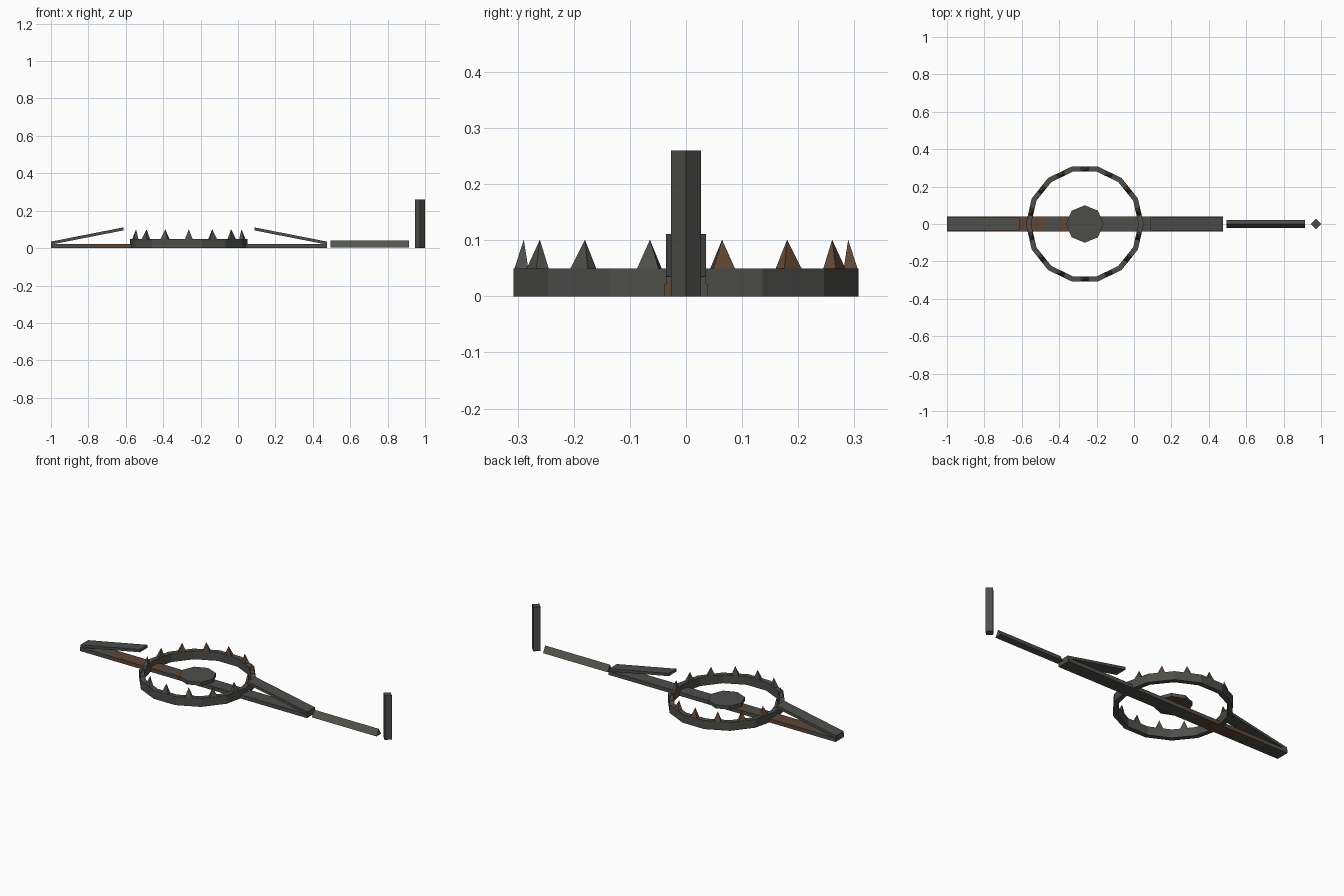
import bpy, bmesh, math
from mathutils import Matrix, Vector

if "Cube" in bpy.data.objects:
    bpy.data.objects.remove(bpy.data.objects["Cube"])


def material(name, rgb):
    m = bpy.data.materials.new(name)
    m.diffuse_color = (*rgb, 1)
    m.use_nodes = True
    m.node_tree.nodes["Principled BSDF"].inputs["Base Color"].default_value = m.diffuse_color
    return m


IRON = material("dark iron", (0.075, 0.075, 0.068))
RUST = material("brown rust", (0.118, 0.062, 0.034))
CHAIN = material("pale iron", (0.088, 0.092, 0.076))
CX = -0.263      # centre of the jaws
N = 14           # sides of the jaw ring


def finish(name, bm, *mats):
    bmesh.ops.recalc_face_normals(bm, faces=bm.faces)
    me = bpy.data.meshes.new(name)
    bm.to_mesh(me)
    bm.free()
    for m in mats:
        me.materials.append(m)
    ob = bpy.data.objects.new(name, me)
    bpy.context.collection.objects.link(ob)
    return ob


def extrude(name, pts, vec, *mats):
    """Solid made by sweeping a flat outline along a vector."""
    bm = bmesh.new()
    f = bm.faces.new([bm.verts.new(p) for p in pts])
    r = bmesh.ops.extrude_face_region(bm, geom=[f], use_keep_orig=True)
    bmesh.ops.translate(bm, vec=vec, verts=[v for v in r["geom"] if isinstance(v, bmesh.types.BMVert)])
    return finish(name, bm, *mats)


def polar(r, a, z):
    return Vector((CX + r * math.cos(a), r * math.sin(a), z))


# base bar, with rusted stretches and a rusted corner at the right end
bm = bmesh.new()
bmesh.ops.create_cube(bm, size=1, matrix=Matrix.Translation((-0.2625, 0, 0.011)) @ Matrix.Diagonal((1.475, 0.078, 0.022, 1)))
for co, no in [((x, 0, 0), (1, 0, 0)) for x in (-0.82, -0.70, -0.48, -0.40, -0.33)] + [((0, -0.015, 0), (0, 1, 0))]:
    bmesh.ops.bisect_plane(bm, geom=bm.verts[:] + bm.edges[:] + bm.faces[:], plane_co=co, plane_no=no)
for f in bm.faces:
    c = f.calc_center_median()
    if f.normal.z < -0.5:
        rusty = -0.70 < c.x < -0.48
    elif f.normal.x > 0.5:
        rusty = c.y < -0.015
    else:
        rusty = -0.82 < c.x < -0.48 or -0.40 < c.x < -0.33
    f.material_index = int(rusty)
finish("base_bar", bm, IRON, RUST)

# two leaf springs rising toward the jaws
for name, x0, x1 in (("left_spring", -1.0, -0.612), ("right_spring", 0.475, 0.087)):
    extrude(name, [(x0, -0.036, 0.019), (x1, -0.036, 0.095), (x1, -0.036, 0.111), (x0, -0.036, 0.035)],
            (0, 0.072, 0), IRON)

# jaws: two half rings
for name, start in (("back_jaw", 0), ("front_jaw", N // 2)):
    bm = bmesh.new()
    rows = []
    for i in range(N // 2 + 1):
        a = 2 * math.pi * (start + i) / N
        rows.append([bm.verts.new(polar(r, a, z)) for r, z in ((0.287, 0), (0.315, 0), (0.315, 0.05), (0.287, 0.05))])
    for p, q in zip(rows, rows[1:]):
        for k in range(4):
            bm.faces.new((p[k], p[(k + 1) % 4], q[(k + 1) % 4], q[k]))
    finish(name, bm, IRON)

# one pyramid tooth on the middle of each jaw side, the back row rusty
for i in range(N):
    a = 2 * math.pi * (i + 0.5) / N
    t = Vector((-math.sin(a), math.cos(a), 0))
    bm = bmesh.new()
    base = [bm.verts.new(polar(r, a, 0.049) + t * s)
            for r, s in ((0.281, -0.02), (0.306, -0.02), (0.306, 0.02), (0.281, 0.02))]
    tip = bm.verts.new(polar(0.289, a, 0.101))
    bm.faces.new(base)
    for k in range(4):
        bm.faces.new((base[k], base[(k + 1) % 4], tip))
    finish(f"tooth_{i + 1}", bm, RUST if i < N // 2 else IRON)

# trigger plate, rusty underneath
plate = extrude("trigger_plate", [polar(0.1, k * math.pi / 4, 0.024) for k in range(8)], (0, 0, 0.02), IRON, RUST)
for f in plate.data.polygons:
    f.material_index = int(f.normal.z < -0.5)

# chain, a three-sided rod
extrude("chain_rod", [(0.495, -0.021, 0.003), (0.495, 0.021, 0.003), (0.495, 0, 0.04)], (0.42, 0, 0), CHAIN)

# anchor stake, four-sided and set cornerwise
extrude("anchor_stake", [(0.973 + 0.027 * math.cos(k * math.pi / 2), 0.027 * math.sin(k * math.pi / 2), 0) for k in range(4)],
        (0, 0, 0.26), IRON)
